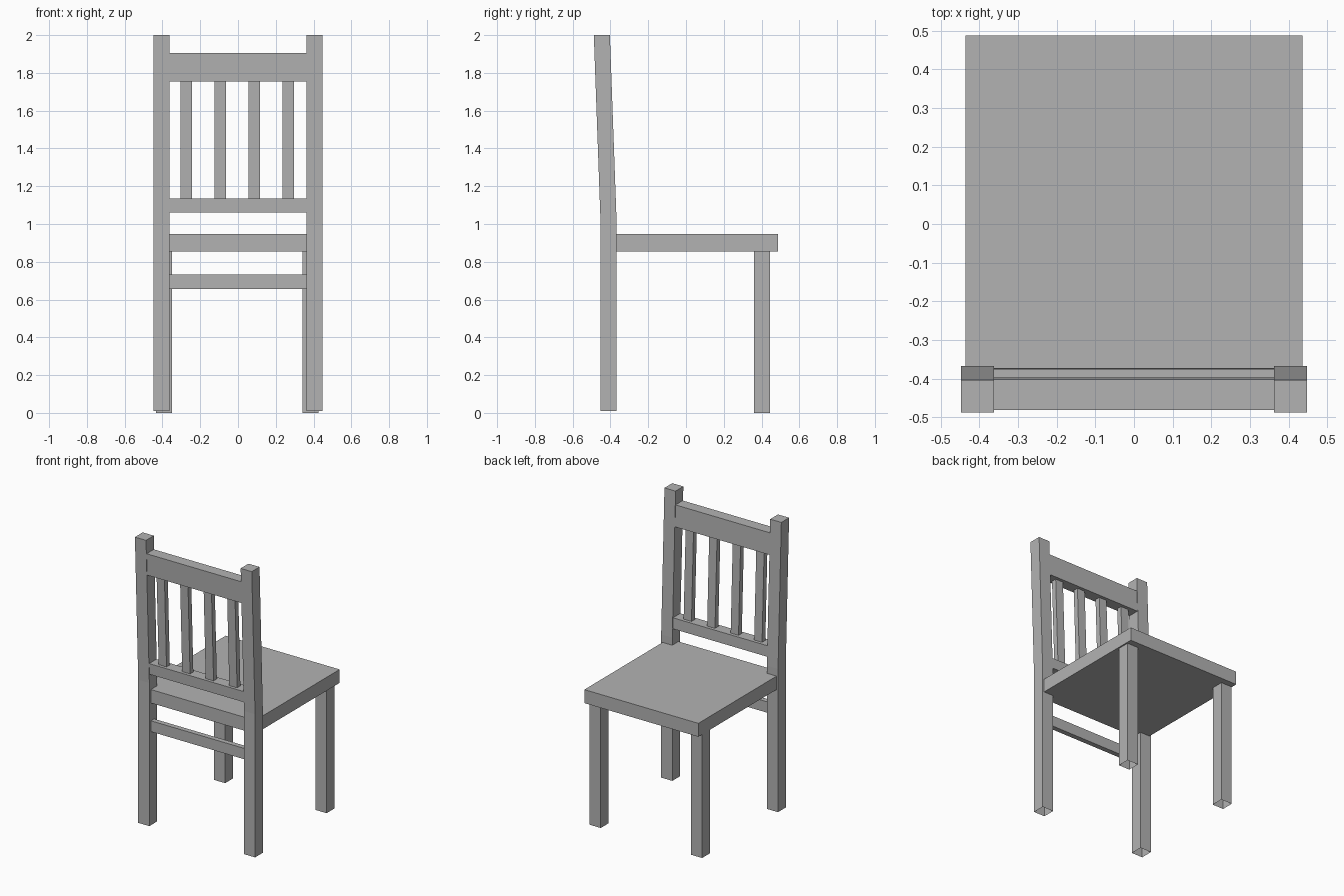
import bpy
import bmesh

cube = bpy.data.objects.get("Cube")
if cube:
    bpy.data.objects.remove(cube, do_unlink=True)

grey = bpy.data.materials.new("plain_grey")
grey.use_nodes = True
colour = (0.45, 0.45, 0.45, 1)
grey.diffuse_color = colour
grey.node_tree.nodes["Principled BSDF"].inputs["Base Color"].default_value = colour

LEAN_START = 1.0
LEAN = 0.036


def lean(z):
    """Backward shift of the chair back at a given height."""
    return -LEAN * max(0, z - LEAN_START)


def bar(name, x, y, heights, open_bottom=False):
    """Rectangular bar through the given heights, following the lean."""
    bm = bmesh.new()
    rings = []
    for z in heights:
        corners = ((x[0], y[0]), (x[1], y[0]), (x[1], y[1]), (x[0], y[1]))
        rings.append([bm.verts.new((px, py + lean(z), z)) for px, py in corners])
    for low, high in zip(rings, rings[1:]):
        for i in range(4):
            j = (i + 1) % 4
            bm.faces.new((low[i], low[j], high[j], high[i]))
    bm.faces.new(rings[-1])
    if not open_bottom:
        bm.faces.new(rings[0][::-1])
    mesh = bpy.data.meshes.new(name)
    bm.to_mesh(mesh)
    bm.free()
    mesh.materials.append(grey)
    obj = bpy.data.objects.new(name, mesh)
    bpy.context.collection.objects.link(obj)
    return obj


# Back posts, bent above the seat, with hollow feet
post_y = (-0.452, -0.367)
for side, x in (("left", (0.362, 0.447)), ("right", (-0.447, -0.362))):
    bar("back_post_" + side, x, post_y, (0.01, LEAN_START, 2.0), True)

# Front legs, with hollow feet
for side, x in (("left", (0.341, 0.426)), ("right", (-0.435, -0.35))):
    bar("seat_leg_" + side, x, (0.36, 0.445), (0, 0.856), True)

# Seat, reaching back between the posts
bar("seat", (-0.436, 0.436), (-0.435, 0.488), (0.855, 0.948))

# Cross rails between the posts
gap = (-0.363, 0.363)
bar("top_rail", gap, (-0.449, -0.37), (1.755, 1.905))
bar("middle_rail", gap, (-0.449, -0.37), (1.06, 1.135))
bar("lower_rail", gap, (-0.435, -0.4), (0.657, 0.732))

# Back slats
for i in range(4):
    centre = -0.274 + 0.18 * i
    bar(f"slat_{i + 1}", (centre - 0.03, centre + 0.03), (-0.428, -0.392), (1.13, 1.76))
